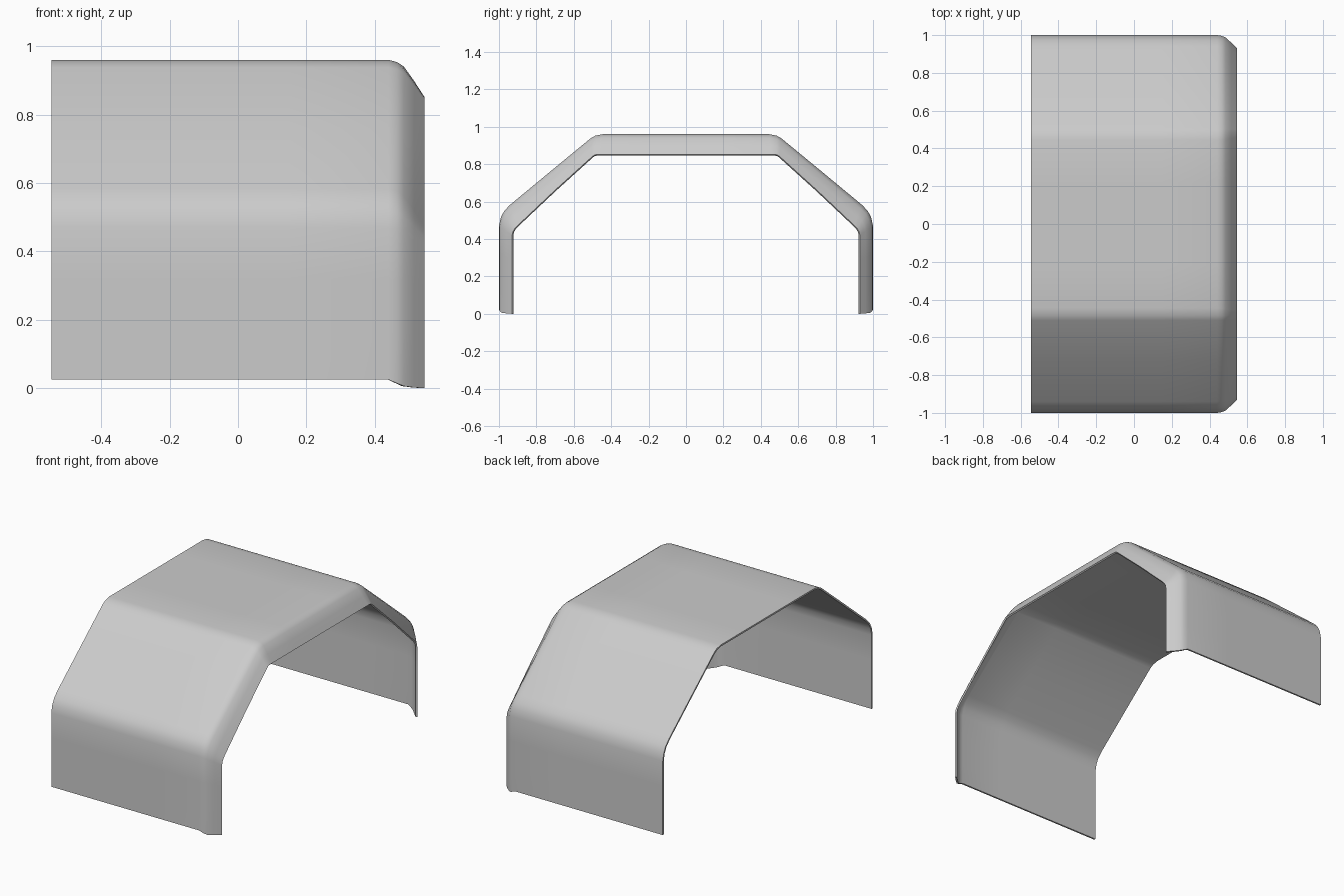
import bpy, bmesh

if "Cube" in bpy.data.objects:
    bpy.data.objects.remove(bpy.data.objects["Cube"])

# Half profiles (y, z) from the bottom of one leg to the crown: outer skin and lip edge
outer = [(1, .025), (1, .17), (1, .32), (1, .47), (.99, .515), (.972, .55), (.94, .583),
         (.725, .761), (.51, .938), (.485, .952), (.445, .96), (.22, .96), (0, .96)]
inner = [(.93, 0), (.93, .15), (.93, .29), (.93, .42), (.925, .44), (.915, .456), (.9, .472),
         (.7, .661), (.5, .842), (.487, .85), (.46, .852), (.22, .852), (0, .852)]

# Stations along x: position, blend from outer to lip, height of bottom edge
stations = [(-.545, 0, .025), (-.2, 0, .025), (.15, 0, .025), (.44, 0, .025),
            (.465, .06, .014), (.485, .18, .006), (.515, .57, .002), (.545, 1, 0)]


def section(x, t, bottom):
    half = [(a + (c - a) * t, b + (d - b) * t)
            for (a, b), (c, d) in zip(outer, inner)]
    half[0] = (half[0][0], bottom)
    full = [(-y, z) for y, z in half] + half[-2::-1]
    return [(x, y, z) for y, z in full]


# Fender skin
bm = bmesh.new()
rows = [[bm.verts.new(p) for p in section(*s)] for s in stations]
for r, s in zip(rows, rows[1:]):
    for i in range(len(r) - 1):
        bm.faces.new((r[i], s[i], s[i + 1], r[i + 1]))
mesh = bpy.data.meshes.new("fender_shell")
bm.to_mesh(mesh)
bm.free()
fender = bpy.data.objects.new("fender_shell", mesh)
bpy.context.collection.objects.link(fender)

# Thin sheet thickness, grown inwards
solid = fender.modifiers.new("sheet_thickness", 'SOLIDIFY')
solid.thickness = 0.01
solid.offset = -1

bpy.context.view_layer.objects.active = fender
fender.select_set(True)
bpy.ops.object.modifier_apply(modifier=solid.name)
bpy.ops.object.shade_smooth_by_angle(angle=0.8)
